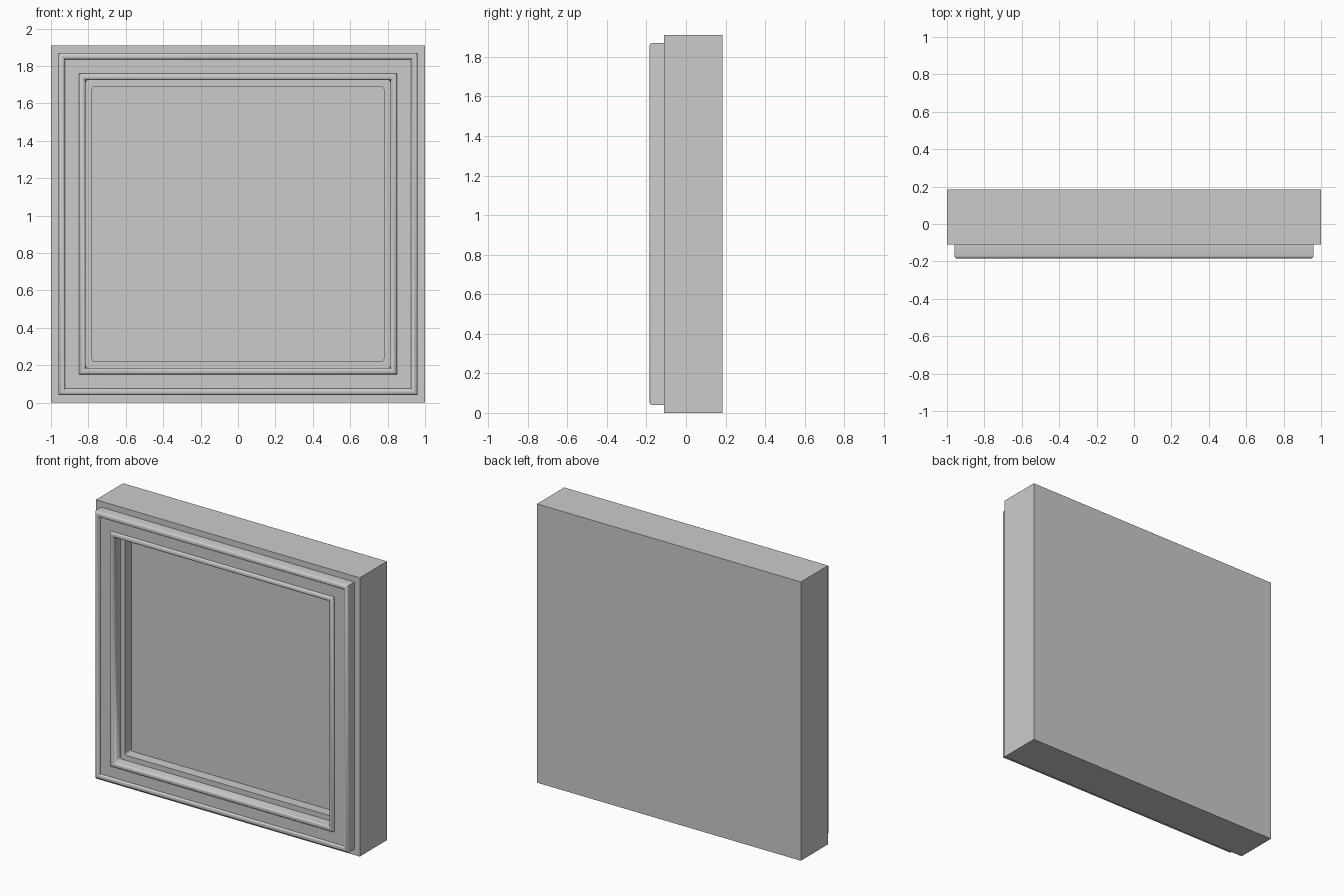
import bpy, bmesh, math

if "Cube" in bpy.data.objects:
    bpy.data.objects.remove(bpy.data.objects["Cube"], do_unlink=True)

WIDTH, HEIGHT, BACK = 2.0, 1.91, 0.185

grey = bpy.data.materials.new("plain grey")
grey.use_nodes = True
colour = (0.6, 0.6, 0.6, 1)
grey.diffuse_color = colour
grey.node_tree.nodes["Principled BSDF"].inputs["Base Color"].default_value = colour


def rectangle(bm, inset, y, radius):
    """Rounded rectangle ring, four vertices per corner."""
    ring = []
    hx, hz = WIDTH / 2 - inset, HEIGHT / 2 - inset
    for corner, (sx, sz) in enumerate([(1, 1), (-1, 1), (-1, -1), (1, -1)]):
        for step in range(4):
            a = math.pi / 2 * (corner + step / 3)
            x = sx * (hx - radius) + radius * math.cos(a)
            z = sz * (hz - radius) + radius * math.sin(a)
            ring.append(bm.verts.new((x, y, z + HEIGHT / 2)))
    return ring


def nested_panel(name, profile):
    """Skin rings of (inset, y, corner radius) and cap both ends."""
    bm = bmesh.new()
    rings = [rectangle(bm, *p) for p in profile]
    for a, b in zip(rings, rings[1:]):
        for i in range(len(a)):
            j = (i + 1) % len(a)
            bm.faces.new((a[i], a[j], b[j], b[i]))
    bm.faces.new(rings[0])
    bm.faces.new(rings[-1])
    bmesh.ops.remove_doubles(bm, verts=bm.verts, dist=0.0001)
    bmesh.ops.recalc_face_normals(bm, faces=bm.faces)
    mesh = bpy.data.meshes.new(name)
    bm.to_mesh(mesh)
    bm.free()
    mesh.materials.append(grey)
    obj = bpy.data.objects.new(name, mesh)
    bpy.context.collection.objects.link(obj)
    bpy.ops.object.select_all(action="DESELECT")
    obj.select_set(True)
    bpy.context.view_layer.objects.active = obj
    bpy.ops.object.shade_smooth_by_angle(angle=math.radians(35))
    return obj


def bead(start, end, low, high):
    """Rounded moulding between two insets."""
    mid, half = (start + end) / 2, (end - start) / 2
    return [(mid - half * math.cos(t), low + (high - low) * math.sin(t), 0)
            for t in (math.pi * k / 6 for k in range(7))]


# Body, stepped frame with two raised beads, and recessed panel
profile = [(0, BACK, 0), (0, -0.11, 0), (0.04, -0.11, 0)]
profile += bead(0.04, 0.075, -0.17, -BACK)
profile += bead(0.15, 0.185, -0.17, -BACK)
profile += [(0.185, -0.11, 0.012), (0.22, -0.11, 0.015), (0.22, -0.04, 0.015)]
nested_panel("framed_panel", profile)
